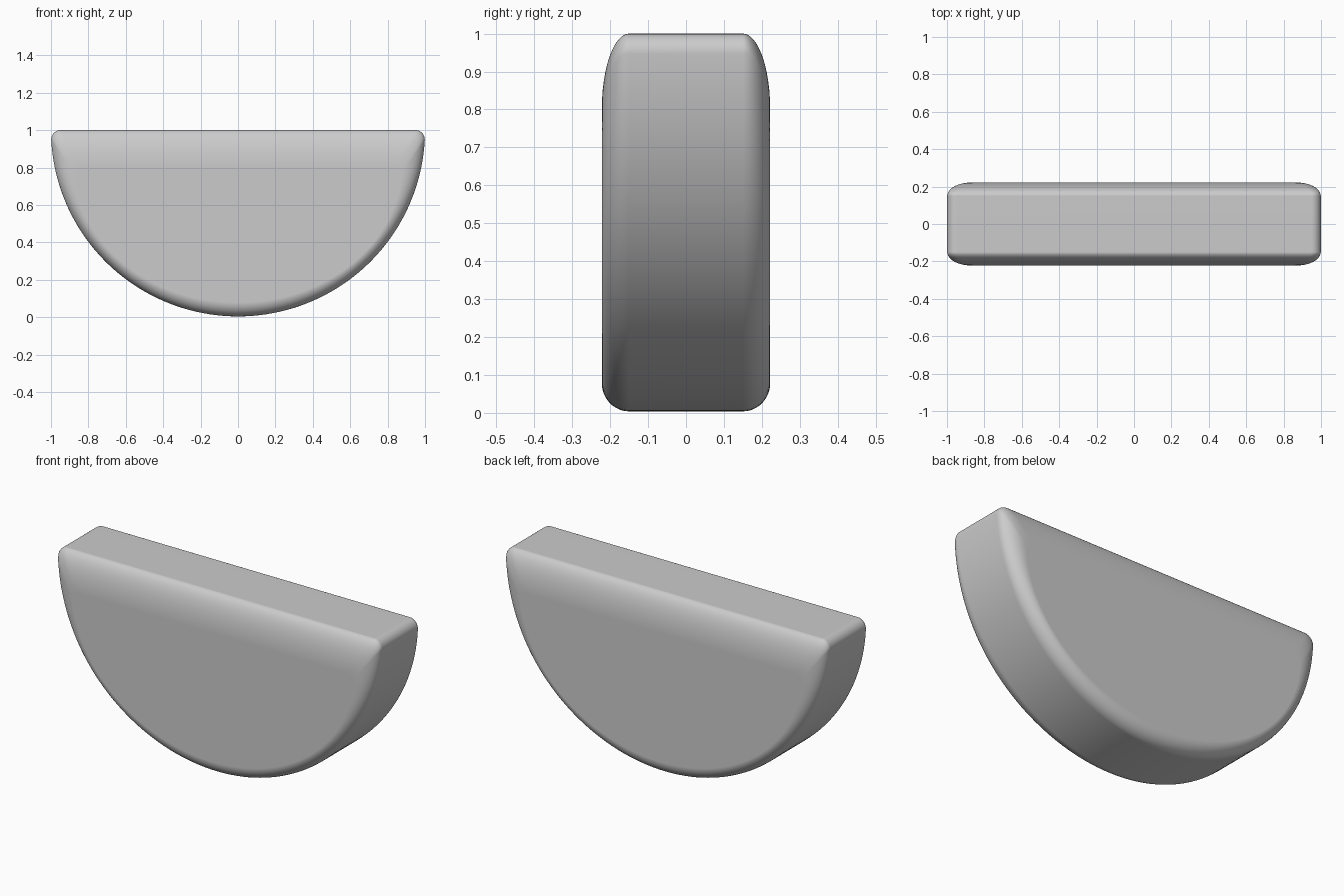
import bpy, bmesh
from math import sin, cos, pi, sqrt, atan2

if "Cube" in bpy.data.objects:
    bpy.data.objects.remove(bpy.data.objects["Cube"])

# Half-disc outline (x, z): radius-1 arc with filleted top corners
r = 0.05
cx, cz = sqrt((1 - r) ** 2 - r ** 2), 1 - r
a0 = atan2(-r, cx)                                  # tangent angle of arc and fillet
half = [(cx + r * cos(a), cz + r * sin(a))
        for a in [pi / 2 + (a0 - pi / 2) * i / 8 for i in range(8)]]
arc = [(cos(a), 1 + sin(a))
       for a in [a0 + (-pi - 2 * a0) * i / 80 for i in range(81)]]
outline = half + arc + [(-x, z) for x, z in reversed(half)]

# Layers through the depth: (y, inset amount), softly rounded front and back
N = 12
back = [(0.15 + 0.072 * sin(t), 1 - cos(t))
        for t in [pi / 2 * i / N for i in range(N + 1)]]
layers = [(-y, e) for y, e in reversed(back)] + back

bm = bmesh.new()
rings = []
for y, e in layers:
    lo, hi = 0.004 + 0.075 * e, 1 - 0.2 * e
    rings.append([bm.verts.new((x * (1 - 0.13 * e), y, lo + (hi - lo) * z))
                  for x, z in outline])
n = len(outline)
for a, b in zip(rings, rings[1:]):
    for i in range(n):
        j = (i + 1) % n
        bm.faces.new((a[i], a[j], b[j], b[i]))
bm.faces.new(rings[0])
bm.faces.new(rings[-1])
bmesh.ops.recalc_face_normals(bm, faces=bm.faces)
for f in bm.faces:
    f.smooth = True

# Rounded half-disc block
me = bpy.data.meshes.new("half_disc")
bm.to_mesh(me)
bm.free()
ob = bpy.data.objects.new("half_disc", me)
bpy.context.collection.objects.link(ob)
wn = ob.modifiers.new("even_normals", 'WEIGHTED_NORMAL')
wn.keep_sharp = True
